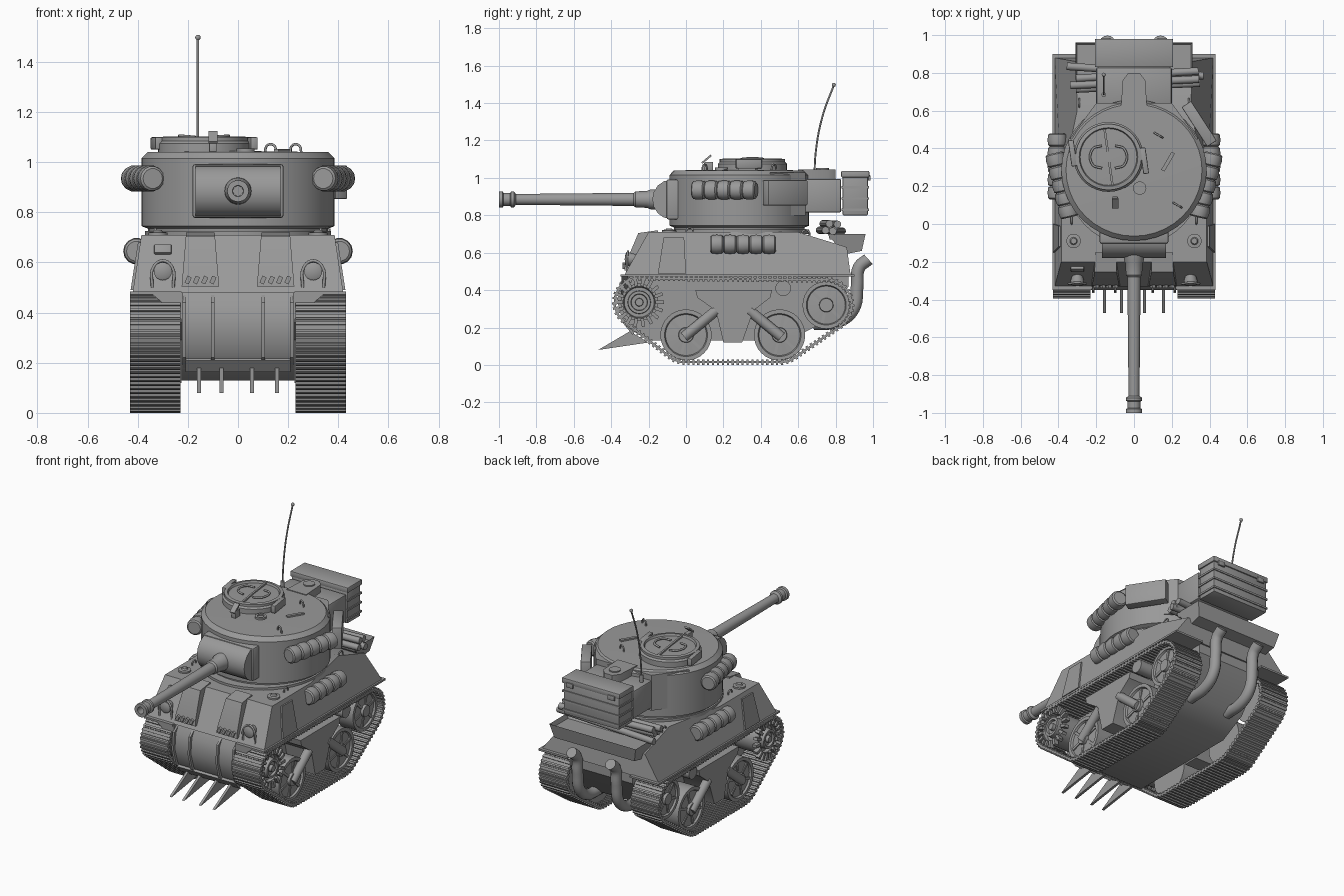
import bpy, bmesh, random
from math import radians, sin, cos, pi
from mathutils import Vector, Matrix, Euler, geometry

random.seed(4)
if "Cube" in bpy.data.objects:
    bpy.data.objects.remove(bpy.data.objects["Cube"])
grey = bpy.data.materials.new("plain grey")
grey.use_nodes = True
grey.diffuse_color = (0.32, 0.32, 0.32, 1)
grey.node_tree.nodes["Principled BSDF"].inputs["Base Color"].default_value = grey.diffuse_color

def finish(name, bm):
    bmesh.ops.remove_doubles(bm, verts=bm.verts, dist=0.0001)
    bmesh.ops.recalc_face_normals(bm, faces=bm.faces)
    mesh = bpy.data.meshes.new(name)
    bm.to_mesh(mesh)
    bm.free()
    mesh.materials.append(grey)
    mesh.shade_smooth()
    mesh.set_sharp_from_angle(angle=radians(34))
    bpy.context.collection.objects.link(bpy.data.objects.new(name, mesh))

def add_box(bm, loc, dims, rot=(0, 0, 0)):
    m = Matrix.Translation(loc) @ Euler(rot).to_matrix().to_4x4() @ Matrix.Diagonal((*dims, 1))
    bmesh.ops.create_cube(bm, size=1, matrix=m)

def box(name, loc, dims, rot=(0, 0, 0), bevel=0.0):
    bm = bmesh.new()
    add_box(bm, loc, dims, rot)
    if bevel:
        bmesh.ops.bevel(bm, geom=bm.edges[:], offset=bevel, segments=2, affect='EDGES', profile=0.5)
    finish(name, bm)

def prism(name, pts, t0, t1, axis='X', shape=None, hollow=0.0):
    """Extrude an outline along an axis, then optionally reshape its vertices and sink its top face."""
    place = {'X': lambda a, b: (t0, a, b), 'Y': lambda a, b: (a, t0, b), 'Z': lambda a, b: (a, b, t0)}[axis]
    bm = bmesh.new()
    face = bm.faces.new([bm.verts.new(place(a, b)) for a, b in pts])
    out = bmesh.ops.extrude_face_region(bm, geom=[face], use_keep_orig=True)
    step = Vector([(t1 - t0) * (axis == k) for k in 'XYZ'])
    bmesh.ops.translate(bm, verts=[g for g in out['geom'] if isinstance(g, bmesh.types.BMVert)], vec=step)
    if shape:
        for v in bm.verts:
            shape(v.co)
    if hollow:
        bmesh.ops.recalc_face_normals(bm, faces=bm.faces)
        top = max(bm.faces, key=lambda f: f.normal.z)
        bmesh.ops.inset_region(bm, faces=[top], thickness=0.012)
        bmesh.ops.translate(bm, verts=top.verts[:], vec=(0, 0, -hollow))
    finish(name, bm)

def lathe(name, profile, loc, axis=(0, 0, 1), n=28, scale=(1, 1, 1)):
    """Turn a (radius, height) profile around an axis."""
    bm = bmesh.new()
    vs = [bm.verts.new((r, 0, h)) for r, h in profile]
    es = [bm.edges.new(p) for p in zip(vs, vs[1:])]
    bmesh.ops.spin(bm, geom=vs + es, cent=(0, 0, 0), axis=(0, 0, 1), angle=2 * pi, steps=n)
    rot = Vector(axis).to_track_quat('Z', 'Y').to_matrix().to_4x4()
    bmesh.ops.transform(bm, matrix=Matrix.Translation(loc) @ rot @ Matrix.Diagonal((*scale, 1)), verts=bm.verts)
    finish(name, bm)

def rod(name, a, b, r, n=16):
    d = Vector(b) - Vector(a)
    lathe(name, [(0, 0), (r, 0), (r, d.length), (0, d.length)], a, d, n)

def tube(name, pts, r):
    """Round pipe along a smooth path, turned into a mesh."""
    cu = bpy.data.curves.new(name, 'CURVE')
    cu.dimensions, cu.bevel_depth, cu.bevel_resolution, cu.use_fill_caps = '3D', r, 4, True
    sp = cu.splines.new('BEZIER')
    sp.bezier_points.add(len(pts) - 1)
    sp.resolution_u = 6
    for p, co in zip(sp.bezier_points, pts):
        p.co, p.handle_left_type, p.handle_right_type = co, 'AUTO', 'AUTO'
    ob = bpy.data.objects.new(name, cu)
    bpy.context.collection.objects.link(ob)
    bm = bmesh.new()
    bm.from_mesh(ob.to_mesh())
    bpy.data.objects.remove(ob)
    finish(name, bm)

def lift_loop(name, loc, size, along):
    a, c, up = Vector(along) * size, Vector(loc), Vector((0, 0, size * 1.4))
    tube(name, [c - a, c - a * 0.7 + up * 0.8, c + up, c + a * 0.7 + up * 0.8, c + a], 0.005)

# Upper hull: sides lean inward, more strongly towards the engine deck
def lean(co):
    h = max(0, (co.z - 0.48) / 0.23)
    co.x *= 1 - h * (0.083 + max(0, co.y - 0.2) * 0.5)

def flare(co):
    co.x *= 1 - max(0, 0.7 - co.z) * 0.8

prism("upper_hull", [(-0.33, 0.48), (-0.2, 0.71), (0.2, 0.71), (0.6, 0.71), (0.86, 0.63), (0.88, 0.48)],
      -0.42, 0.42, shape=lean)
prism("lower_hull", [(-0.3, 0.5), (-0.34, 0.43), (-0.35, 0.33), (-0.32, 0.23), (-0.28, 0.18), (-0.2, 0.13),
                     (0.55, 0.13), (0.72, 0.22), (0.87, 0.42), (0.87, 0.5)], -0.225, 0.225)
for x in (-0.215, -0.1, 0.1, 0.215):
    prism("nose_rib", [(-0.28, 0.5), (-0.355, 0.44), (-0.365, 0.33), (-0.335, 0.22), (-0.28, 0.18)], x - 0.007, x + 0.007)
for x in (-0.155, -0.065, 0.055, 0.155):
    prism("nose_spike", [(-0.47, 0.08), (-0.3, 0.18), (-0.2, 0.12)], x - 0.008, x + 0.008)
box("nose_lip", (0, -0.3, 0.19), (0.42, 0.06, 0.015), (radians(-50), 0, 0))
box("bow_vent", (-0.3, -0.235, 0.65), (0.07, 0.03, 0.04), (radians(-25), 0, 0), 0.006)

# Rear trough with logs
prism("rear_trough", [(0.76, 0.70), (0.96, 0.70), (0.94, 0.61), (0.84, 0.59)], -0.31, 0.31, shape=flare, hollow=0.03)
for y, z in ((0.73, 0.72), (0.77, 0.72), (0.81, 0.715), (0.75, 0.755), (0.79, 0.752)):
    t = random.uniform(-0.03, 0.03)
    rod("log", (-random.uniform(0.3, 0.37), y + t, z), (random.uniform(0.33, 0.38), y - t, z), 0.02, 12)

# Turret
lathe("turret", [(0, 0.7), (0.355, 0.7), (0.36, 0.735), (0.385, 0.745), (0.385, 1.015), (0.36, 1.04), (0, 1.045)],
      (0, 0.285, 0), n=40, scale=(1, 0.97, 1))
lathe("turret_ring", [(0, 0.7), (0.37, 0.7), (0.37, 0.725), (0, 0.725)], (0, 0.27, 0), n=40, scale=(1, 1.05, 1))
prism("turret_rear", [(-0.34, 0.45), (0.34, 0.45), (0.2, 0.64), (-0.2, 0.64)], 0.8, 1.03, 'Z')
box("bustle", (0, 0.72, 0.905), (0.4, 0.22, 0.18), bevel=0.01)
prism("mast_base", [(-0.07, 0.6), (0.07, 0.6), (0.06, 0.76), (0.03, 0.8), (-0.03, 0.8), (-0.06, 0.76)], 0.97, 1.045, 'Z')
rod("mast_cap", (0, 0.73, 1.04), (0, 0.73, 1.052), 0.035)
box("stowage_box", (0, 0.905, 0.91), (0.4, 0.135, 0.22), bevel=0.006)
box("stowage_lid", (0, 0.905, 1.02), (0.415, 0.15, 0.035), bevel=0.006)
for z in (0.83, 0.89, 0.95):
    box("stowage_rib", (0, 0.905, z), (0.412, 0.147, 0.012))
for x in (-0.15, 0.15):
    box("box_latch", (x, 0.98, 1.0), (0.05, 0.012, 0.03), bevel=0.003)
box("side_bin", (0.345, 0.53, 0.92), (0.06, 0.25, 0.135), (0, 0, radians(33)), 0.006)
tube("aerial", [(-0.16, 0.685, 0.98), (-0.16, 0.695, 1.15), (-0.16, 0.73, 1.33), (-0.16, 0.79, 1.495)], 0.005)
lathe("aerial_tip", [(0.011 * sin(i * pi / 6), -0.011 * cos(i * pi / 6)) for i in range(7)], (-0.16, 0.79, 1.497), n=12)
rod("aerial_socket", (-0.16, 0.685, 0.98), (-0.16, 0.685, 1.04), 0.012)

# Mantlet and gun
arc = [(-0.08 - 0.1 * sin(i * pi / 8), 0.885 + 0.105 * cos(i * pi / 8)) for i in range(9)]
prism("mantlet", [(0.08, 0.99)] + arc + [(0.08, 0.78)], -0.17, 0.17)
box("mantlet_frame", (0, -0.055, 0.885), (0.365, 0.1, 0.215), bevel=0.012)
lathe("gun_barrel", [(0, 0), (0.055, 0), (0.053, 0.06), (0.045, 0.08), (0.043, 0.14), (0.035, 0.15), (0.029, 0.78),
                     (0.043, 0.79), (0.043, 0.805), (0.034, 0.81), (0.034, 0.845), (0.043, 0.85), (0.043, 0.87),
                     (0.022, 0.87), (0.02, 0.8), (0, 0.8)], (0, -0.13, 0.885), (0, -1, 0))

# Commander's hatch
CX, CY = -0.135, 0.355
lathe("cupola", [(0.185, 1.03), (0.185, 1.075), (0.175, 1.085), (0.175, 1.1), (0.155, 1.103), (0.15, 1.09), (0, 1.095)],
      (CX, CY, 0), n=36)
box("hatch_seam", (CX, CY, 1.096), (0.012, 0.3, 0.012), (0, 0, radians(8)))
for s in (-1, 1):
    x = CX + s * 0.035
    box("hatch_hinge", (CX + s * 0.19, CY - s * 0.02, 1.075), (0.03, 0.14, 0.05), (0, 0, radians(8)), 0.006)
    tube("hatch_handle", [(x, CY - 0.06, 1.1), (x + s * 0.05, CY - 0.04, 1.104),
                          (x + s * 0.05, CY + 0.04, 1.104), (x, CY + 0.06, 1.1)], 0.006)

# Turret roof fittings
lathe("roof_port", [(0.035, 1.03), (0.035, 1.055), (0.02, 1.055), (0.02, 1.048), (0, 1.048)], (0.03, 0.19, 0))
box("periscope", (-0.1, 0.12, 1.06), (0.03, 0.05, 0.05), bevel=0.004)
box("periscope_flap", (-0.1, 0.11, 1.1), (0.035, 0.065, 0.01), (radians(40), 0, 0))
box("roof_plate", (0.18, 0.33, 1.046), (0.02, 0.11, 0.012), (0, 0, radians(-30)))
for x, y in ((0.13, 0.47), (0.23, 0.1)):
    lift_loop("lifting_eye", (x, y, 1.035), 0.026, (0.87, -0.5, 0))

# Strapped bedroll outline
roll = [(0, 0)]
for i in range(5):
    roll += [(r, 0.07 * (i + f)) for r, f in ((0.04, 0), (0.049, 0.1), (0.053, 0.5), (0.049, 0.9), (0.04, 1))]
roll.append((0, 0.35))

# Track path: a belt wrapped around sprocket, road wheels and idler
WHEELS = [(-0.25, 0.335, 0.13), (0, 0.16, 0.145), (0.5, 0.16, 0.145), (0.75, 0.32, 0.135)]
ring = [Vector((y + r * cos(a * pi / 32), z + r * sin(a * pi / 32))) for y, z, r in WHEELS for a in range(64)]
belt = [ring[i] for i in geometry.convex_hull_2d(ring)]
spans = list(zip(belt, belt[1:] + belt[:1]))
LINKS = 56
pitch = sum((q - p).length for p, q in spans) / LINKS

def along(d):
    for p, q in spans:
        if d <= (q - p).length:
            break
        d -= (q - p).length
    t = (q - p).normalized()
    return p + t * d, t

for s in (-1, 1):
    side = (s, 0, 0)
    # Track links with raised cleats
    bm = bmesh.new()
    for i in range(LINKS):
        for shift, length, height in ((0, 1.02, 0.012), (0.25, 0.22, 0.03), (0.75, 0.22, 0.03)):
            p, t = along((i + shift) * pitch)
            add_box(bm, (s * 0.33, p.x, p.y), (0.2, pitch * length, height), (-Vector((1, 0)).angle_signed(t), 0, 0))
    finish("track", bm)

    # Road wheels, idler and sprocket
    for y, z, r in WHEELS[1:]:
        r -= 0.008
        lathe("wheel", [(0, -0.06), (r, -0.06), (r, 0.06), (r * 0.84, 0.06), (r * 0.8, 0.048), (r * 0.3, 0.052),
                        (r * 0.28, 0.07), (0, 0.07)], (s * 0.33, y, z), side, 32)
        for k in range(6):
            a = k * pi / 3 + 0.3
            box("wheel_spoke", (s * 0.38, y + cos(a) * r * 0.52, z + sin(a) * r * 0.52), (0.012, r * 0.55, 0.016), (a, 0, 0))
    y, z, r = WHEELS[0]
    lathe("sprocket", [(0, -0.09), (0.1, -0.09), (0.1, 0.08), (0.085, 0.08), (0.08, 0.06), (0.062, 0.06), (0.06, 0.095),
                       (0.045, 0.095), (0.042, 0.08), (0.022, 0.08), (0.02, 0.1), (0, 0.1)], (s * 0.33, y, z), side, 32)
    for k in range(18):
        a = k * pi / 9
        box("sprocket_tooth", (s * 0.41, y + cos(a) * 0.11, z + sin(a) * 0.11), (0.03, 0.045, 0.018), (a, 0, 0))

    # Suspension bogie in front of its swing arms
    prism("bogie", [(0.05, 0.4), (0.46, 0.4), (0.45, 0.36), (0.36, 0.29), (0.3, 0.12), (0.2, 0.12), (0.16, 0.29),
                    (0.06, 0.36)], s * 0.225, s * 0.415)
    for ya, yb in ((0.16, -0.01), (0.34, 0.51)):
        rod("bogie_arm", (s * 0.395, ya, 0.29), (s * 0.395, yb, 0.15), 0.028)
    rod("return_roller", (s * 0.23, 0.52, 0.41), (s * 0.415, 0.52, 0.41), 0.042, 20)

    # Fender, bracket and side armour plate
    box("fender", (s * 0.328, 0.275, 0.478), (0.205, 1.25, 0.012))
    prism("fender_bracket", [(s * 0.22, 0.37), (s * 0.35, 0.48), (s * 0.22, 0.48)], -0.345, -0.31, 'Y')
    prism("side_plate", [(-0.15, 0.49), (-0.12, 0.68), (-0.01, 0.68), (0, 0.49)], s * 0.38, s * 0.43, shape=lean)

    # Driver hood, lamp and guard
    def narrow(co):
        co.x = s * 0.15 + (co.x - s * 0.15) * (1 - (co.z - 0.5) * 1.1)
    prism("driver_hood", [(-0.33, 0.505), (-0.325, 0.54), (-0.255, 0.705), (-0.15, 0.72), (-0.15, 0.505)],
          s * 0.075, s * 0.225, shape=narrow)
    for k in range(4):
        box("spare_hook", (s * (0.1 + k * 0.033), -0.33, 0.53), (0.018, 0.02, 0.03), (0, radians(25), 0))
    lathe("headlamp", [(0, -0.05), (0.022, -0.045), (0.036, 0), (0.036, 0.02), (0.028, 0.024), (0, 0.028)],
          (s * 0.3, -0.3, 0.565), (0, -1, 0), 20)
    tube("lamp_guard", [(s * 0.258, -0.315, 0.5), (s * 0.262, -0.315, 0.58), (s * 0.3, -0.31, 0.607),
                        (s * 0.338, -0.315, 0.58), (s * 0.342, -0.315, 0.5)], 0.006)
    lathe("deck_cap", [(0.038, 0.7), (0.038, 0.72), (0.02, 0.722), (0.015, 0.73), (0, 0.73)], (s * 0.32, -0.09, 0))

    # Bedrolls, exhaust and deck handles
    lathe("turret_bedroll", roll, (s * 0.34, 0.035, 0.935), (s * 0.24, 1, 0), 14)
    lathe("hull_bedroll", roll, (s * 0.405, 0.13, 0.645), (0, 1, 0), 14)
    tube("exhaust", [(s * 0.14, 0.975, 0.565), (s * 0.14, 0.925, 0.52), (s * 0.14, 0.915, 0.42),
                     (s * 0.14, 0.895, 0.3), (s * 0.14, 0.82, 0.235), (s * 0.14, 0.68, 0.22)], 0.034)
    lift_loop("deck_handle", (s * 0.33, 0.02, 0.705), 0.02, (0, 1, 0))
    lift_loop("rear_handle", (s * 0.29, 0.64, 0.69), 0.022, (0, 1, 0))
